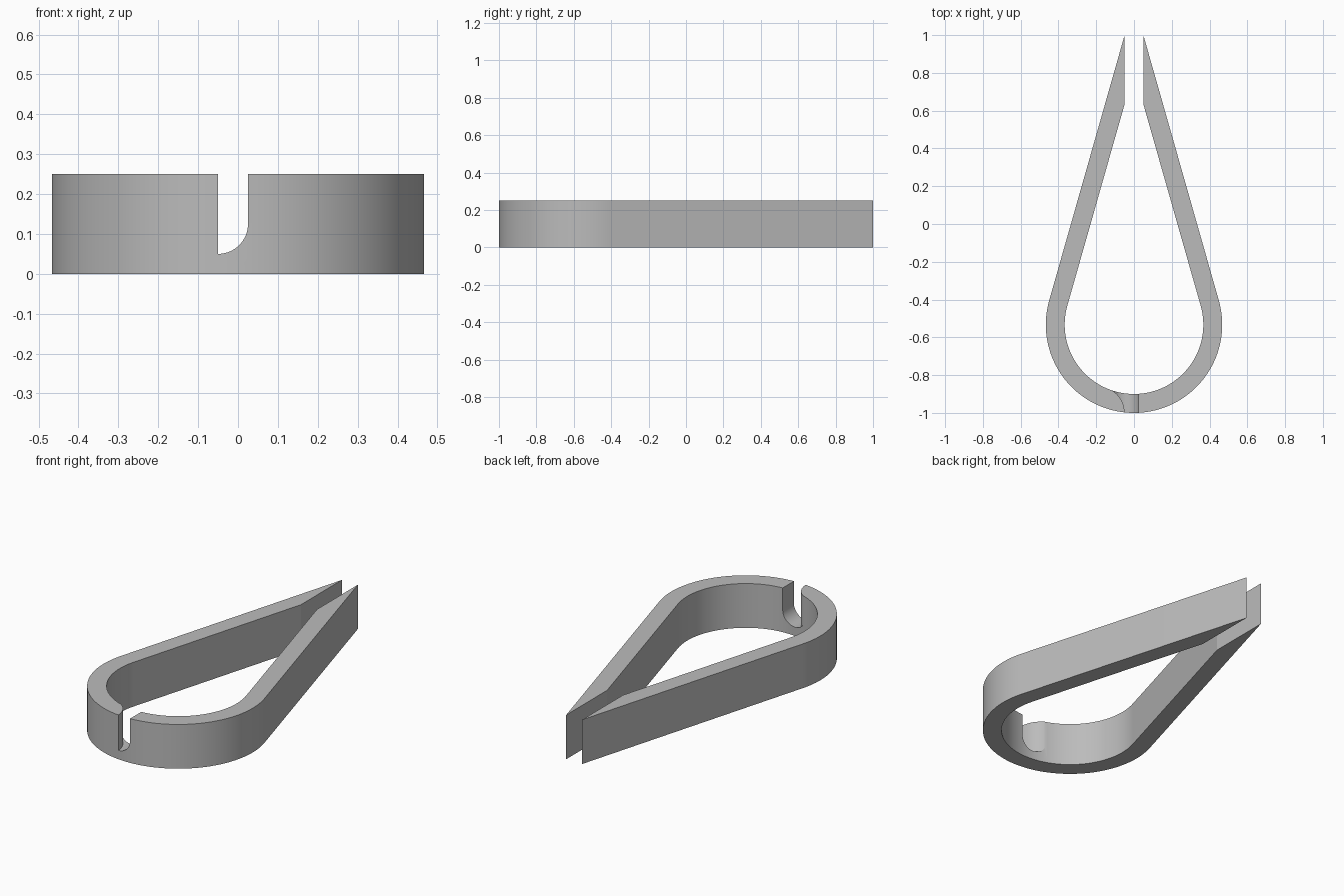
import bpy, bmesh
from math import sin, cos, pi, radians
from mathutils import Vector

cube = bpy.data.objects.get("Cube")
if cube:
    bpy.data.objects.remove(cube, do_unlink=True)

HEIGHT = 0.25
CENTRE_Y, OUTER, INNER = -0.533, 0.467, 0.367
TILT = 0.277            # angle at which the arms leave the round end
GAP = 0.05              # half the opening between the tips


def arc(cx, cy, r, start, end, steps):
    return [(cx + r * cos(start + (end - start) * i / steps),
             cy + r * sin(start + (end - start) * i / steps)) for i in range(steps + 1)]


def prism(name, outline, direction, place):
    """Extrude a flat outline along a direction."""
    bm = bmesh.new()
    face = bm.faces.new([bm.verts.new(place(*p)) for p in outline])
    grown = bmesh.ops.extrude_face_region(bm, geom=[face])
    verts = [v for v in grown["geom"] if isinstance(v, bmesh.types.BMVert)]
    bmesh.ops.translate(bm, verts=verts, vec=Vector(direction))
    bmesh.ops.recalc_face_normals(bm, faces=bm.faces)
    mesh = bpy.data.meshes.new(name)
    bm.to_mesh(mesh)
    bm.free()
    obj = bpy.data.objects.new(name, mesh)
    bpy.context.collection.objects.link(obj)
    return obj


def boolean(obj, other, operation):
    """Apply a boolean and remove the helper."""
    mod = obj.modifiers.new(operation.lower(), "BOOLEAN")
    mod.object, mod.operation, mod.solver = other, operation, "EXACT"
    bpy.context.view_layer.objects.active = obj
    bpy.ops.object.modifier_apply(modifier=mod.name)
    bpy.data.objects.remove(other, do_unlink=True)


# Teardrop band, open at the pointed end
tip_y = CENTRE_Y + (OUTER - GAP * cos(TILT)) / sin(TILT)
inner_y = CENTRE_Y + (INNER - GAP * cos(TILT)) / sin(TILT)
outline = [(GAP, inner_y), (GAP, tip_y)]
outline += arc(0, CENTRE_Y, OUTER, TILT, -pi - TILT, 72)
outline += [(-GAP, tip_y), (-GAP, inner_y)]
outline += arc(0, CENTRE_Y, INNER, -pi - TILT, TILT, 72)
clip = prism("teardrop_clip", outline, (0, 0, HEIGHT), lambda x, y: (x, y, 0))

# Round-bottomed slot, flared on the inside of one wall
slot_outline = [(0.025, 0.4)] + arc(-0.05, 0.125, 0.075, 0, -pi, 32) + [(-0.125, 0.4)]
slot = prism("slot_cutter", slot_outline, (0, 0.4, 0), lambda x, z: (x, -1.1, z))
flare = [(0.1, -0.75), (0.1, -1.2), (-0.05, -1.2)]
flare += arc(-0.19, -1.0, 0.14, 0, pi / 2, 24) + [(-0.19, -0.75)]
limit = prism("slot_flare", flare, (0, 0, 0.6), lambda x, y: (x, y, -0.1))
boolean(slot, limit, "INTERSECT")
slot.hide_render = True
boolean(clip, slot, "DIFFERENCE")

# Single grey plastic
grey = bpy.data.materials.new("plain grey")
grey.use_nodes = True
colour = (0.5, 0.5, 0.5, 1)
grey.diffuse_color = colour
bsdf = next(n for n in grey.node_tree.nodes if n.type == "BSDF_PRINCIPLED")
bsdf.inputs["Base Color"].default_value = colour
clip.data.materials.clear()
clip.data.materials.append(grey)

# Smooth curves, sharp corners
bpy.ops.object.select_all(action="DESELECT")
clip.select_set(True)
bpy.context.view_layer.objects.active = clip
bpy.ops.object.shade_smooth_by_angle(angle=radians(14))
